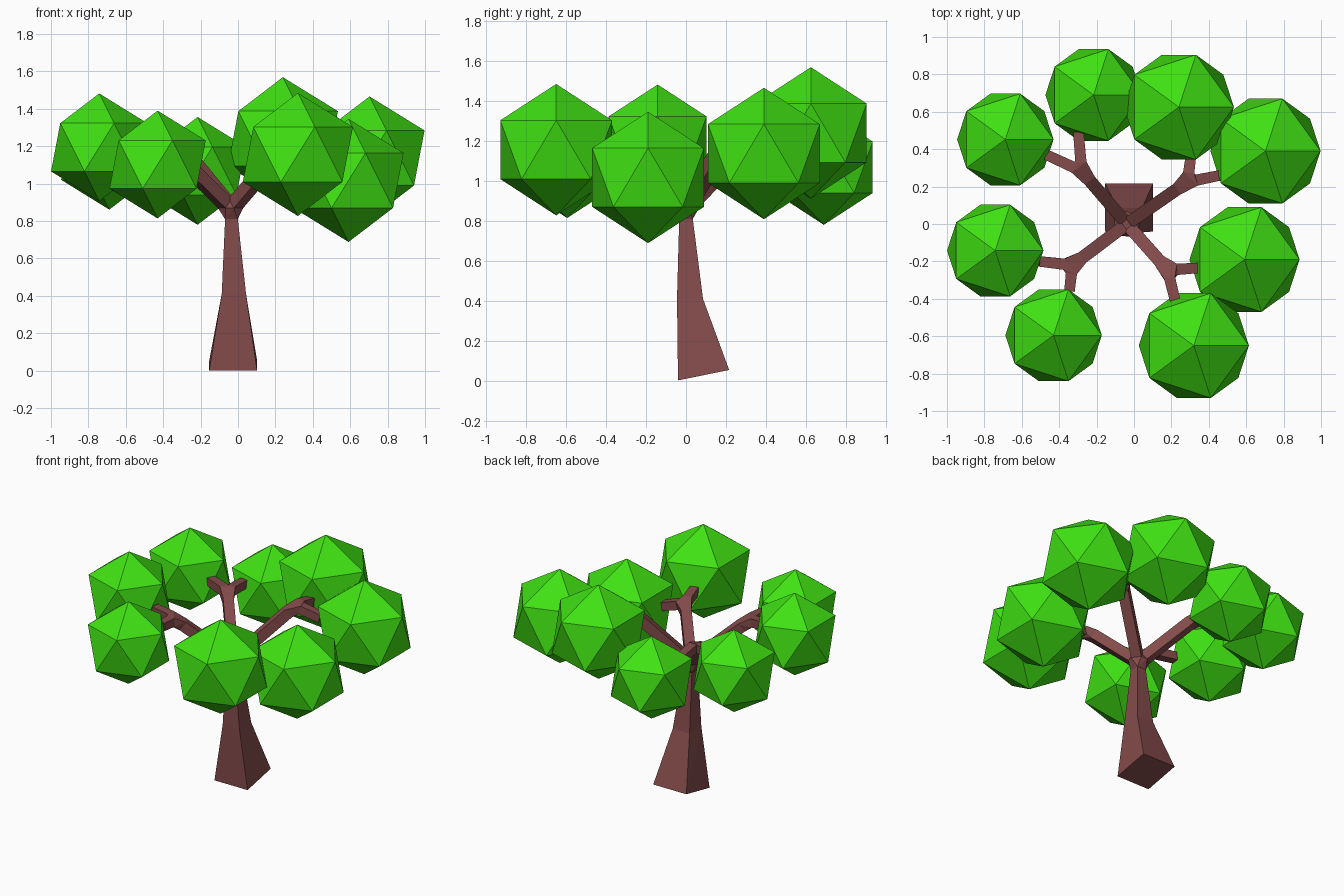
import bpy, bmesh
from mathutils import Vector

if "Cube" in bpy.data.objects:
    bpy.data.objects.remove(bpy.data.objects["Cube"])


def material(name, rgb):
    m = bpy.data.materials.new(name)
    m.diffuse_color = (*rgb, 1)
    m.use_nodes = True
    m.node_tree.nodes["Principled BSDF"].inputs["Base Color"].default_value = m.diffuse_color
    return m


bark = material("bark", (0.23, 0.07, 0.07))
leaf = material("leaf", (0.05, 0.75, 0.006))
bm = bmesh.new()


def ring(center, direction, half):
    """Square cross-section perpendicular to a branch."""
    c, d = Vector(center), Vector(direction).normalized()
    side = d.cross(Vector((0, 0, 1))).normalized()
    up = side.cross(d)
    return [bm.verts.new(c + half * (a * side + b * up))
            for a, b in ((-1, -1), (1, -1), (1, 1), (-1, 1))]


def level_ring(x, y, z, half, tilt=0.0):
    """Axis-aligned trunk cross-section, optionally rising to the back."""
    return [bm.verts.new((x + a * half, y + b * half, z + b * tilt))
            for a, b in ((-1, -1), (1, -1), (1, 1), (-1, 1))]


def skin(*rings, cap=None):
    """Wrap the rings in a hull, leaving open every ring except the cap."""
    verts = [v for r in rings for v in r]
    out = bmesh.ops.convex_hull(bm, input=verts)["geom"]
    faces = [f for f in out if isinstance(f, bmesh.types.BMFace)]
    inner = [f for f in faces
             if any(r is not cap and all(v in r for v in f.verts) for r in rings)]
    bmesh.ops.delete(bm, geom=inner, context='FACES_ONLY')


# Trunk
base = level_ring(-0.026, 0.088, 0.027, 0.128, 0.026)
middle = level_ring(-0.022, 0.02, 0.41, 0.065)
top = level_ring(-0.035, 0.0, 0.81, 0.034)
skin(base, middle, cap=base)
skin(middle, top)

# Branches: fork point followed by the two twig ends
branches = [
    ((0.286, 0.225, 1.24), (0.305, 0.37, 1.22), (0.46, 0.26, 1.19)),
    ((-0.28, 0.283, 1.16), (-0.297, 0.49, 1.14), (-0.468, 0.37, 1.155)),
    ((-0.33, -0.22, 1.15), (-0.505, -0.20, 1.165), (-0.345, -0.36, 1.15)),
    ((0.18, -0.246, 1.12), (0.34, -0.235, 1.07), (0.22, -0.41, 1.14)),
]
crown = Vector((-0.038, 0, 0.865))
starts = []
for fork, *ends in branches:
    fork = Vector(fork)
    d = (fork - crown).normalized()
    start = ring(crown + d * 0.05, d, 0.034)
    stop = ring(fork - d * 0.06, d, 0.034)
    starts.append(start)
    skin(start, stop)
    twigs = []
    for end in ends:
        t = (Vector(end) - fork).normalized()
        root, tip = ring(fork + t * 0.045, t, 0.03), ring(end, t, 0.028)
        skin(root, tip, cap=tip)
        twigs.append(root)
    skin(stop, *twigs)
skin(top, *starts)

# Tidy the wood and make it one object
bmesh.ops.delete(bm, geom=[e for e in bm.edges if not e.link_faces], context='EDGES')
bmesh.ops.delete(bm, geom=[v for v in bm.verts if not v.link_faces], context='VERTS')
bmesh.ops.dissolve_limit(bm, angle_limit=0.02, verts=bm.verts[:], edges=bm.edges[:])
bmesh.ops.recalc_face_normals(bm, faces=bm.faces[:])
mesh = bpy.data.meshes.new("trunk_and_branches")
bm.to_mesh(mesh)
bm.free()
mesh.materials.append(bark)
bpy.context.collection.objects.link(bpy.data.objects.new("trunk_and_branches", mesh))

# Leaf clusters: x, y, z, radius
clusters = [
    (-0.688, 0.452, 1.149, 0.288), (-0.216, 0.69, 1.068, 0.288),
    (0.24, 0.625, 1.24, 0.329), (0.703, 0.39, 1.137, 0.329),
    (0.591, -0.19, 1.017, 0.329), (0.32, -0.65, 1.156, 0.329),
    (-0.43, -0.595, 1.102, 0.288), (-0.742, -0.142, 1.194, 0.288),
]
for i, (x, y, z, r) in enumerate(clusters, 1):
    bpy.ops.mesh.primitive_ico_sphere_add(subdivisions=1, radius=r, location=(x, y, z))
    ob = bpy.context.object
    ob.name = f"leaf_cluster_{i}"
    ob.data.materials.append(leaf)
